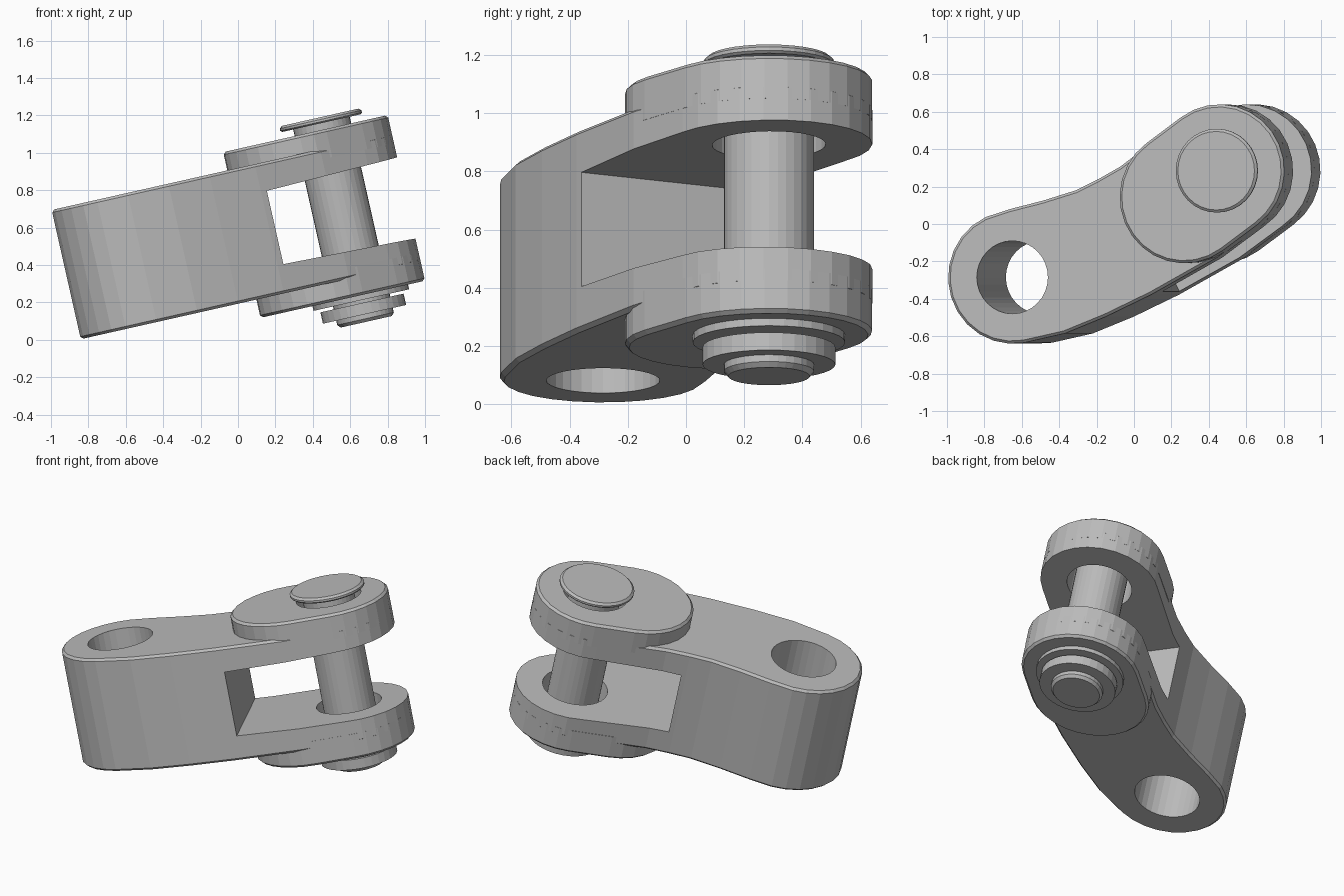
import bpy, bmesh
from math import sin, cos, radians, pi
from mathutils import Matrix

if "Cube" in bpy.data.objects:
    bpy.data.objects.remove(bpy.data.objects["Cube"])

TILT = radians(12.7)      # whole assembly leans about the y axis
LINK = radians(26.3)      # direction from lug hole to pin, in plan
MID = 0.542               # mid plane of the link, along the pin axis
LUG = (-0.465, -0.285)
PIN = (0.69, 0.285)
BOSS = (0.498, 0.145)
R_END, R_HOLE, R_PIN = 0.355, 0.195, 0.155

steel = bpy.data.materials.new("steel_grey")
steel.use_nodes = True
grey = (0.5, 0.5, 0.5, 1)
steel.diffuse_color = grey
steel.node_tree.nodes["Principled BSDF"].inputs["Base Color"].default_value = grey


def finish(name, bm):
    bmesh.ops.recalc_face_normals(bm, faces=bm.faces)
    mesh = bpy.data.meshes.new(name)
    bm.to_mesh(mesh)
    bm.free()
    mesh.materials.append(steel)
    obj = bpy.data.objects.new(name, mesh)
    bpy.context.collection.objects.link(obj)
    obj.rotation_euler = (0, -TILT, 0)
    return obj


def arc(centre, radius, start, end, steps):
    angles = [radians(start + (end - start) * i / steps) for i in range(steps + 1)]
    return [(centre[0] + radius * cos(a), centre[1] + radius * sin(a)) for a in angles]


def prism(name, outline, low, high, chamfer=0, chamfer_at=(), matrix=None):
    """Extrude a plan outline, chamfering the rims at the given heights."""
    bm = bmesh.new()
    base = bm.faces.new([bm.verts.new((x, y, low)) for x, y in outline])
    grown = bmesh.ops.extrude_face_region(bm, geom=[base], use_keep_orig=True)
    for v in grown["geom"]:
        if isinstance(v, bmesh.types.BMVert):
            v.co.z = high
    bmesh.ops.recalc_face_normals(bm, faces=bm.faces)
    rims = [e for e in bm.edges
            if any(all(abs(v.co.z - h) < 1e-4 for v in e.verts) for h in chamfer_at)]
    if rims:
        bmesh.ops.bevel(bm, geom=rims, offset=chamfer, segments=1, affect="EDGES")
    if matrix:
        bm.transform(matrix)
    return finish(name, bm)


def lathe(name, profile, steps=32):
    """Turn a (radius, height) profile around the pin axis."""
    bm = bmesh.new()
    rings = [[bm.verts.new((x, y, h)) for x, y in arc(PIN, r, 0, 360, steps)[:-1]]
             for r, h in profile]
    for a, b in zip(rings, rings[1:]):
        for i in range(steps):
            j = (i + 1) % steps
            bm.faces.new((a[i], a[j], b[j], b[i]))
    bm.faces.new(rings[0])
    bm.faces.new(rings[-1])
    return finish(name, bm)


def cut(obj, cutters):
    for c in cutters:
        mod = obj.modifiers.new("cut", "BOOLEAN")
        mod.operation, mod.solver, mod.object = "DIFFERENCE", "EXACT", c
    bpy.context.view_layer.update()
    graph = bpy.context.evaluated_depsgraph_get()
    mesh = bpy.data.meshes.new_from_object(obj.evaluated_get(graph))
    obj.modifiers.clear()
    obj.data = mesh


# Cutters: both holes and the tapered fork slot
pin_hole = prism("pin_hole_cutter", arc(PIN, R_HOLE, 0, 360, 32)[:-1], -1, 2)
lug_hole = prism("lug_hole_cutter", arc(LUG, R_HOLE, 0, 360, 32)[:-1], -1, 2)
wedge = [(0.1325, -0.201), (1.4325, -0.232), (1.4325, 0.232), (0.1325, 0.201)]
stand = Matrix.Rotation(LINK, 4, "Z") @ Matrix.Rotation(pi / 2, 4, "X")
slot = prism("slot_cutter", wedge, -1, 1,
             matrix=Matrix.Translation((0, 0, MID)) @ stand)

# Curved link body with a forked end
lower_side = [(-0.18, -0.585), (0.045, -0.495), (0.294, -0.377), (0.652, -0.18)]
upper_side = [(0.204, 0.366), (0.124, 0.307), (0, 0.238),
              (-0.12, 0.18), (-0.3, 0.125), (-0.48, 0.08)]
outline = (arc(LUG, R_END, 115, 280, 12) + lower_side
           + arc(PIN, R_END, -57, 132, 14) + upper_side)
bottom, top = MID - 0.354, MID + 0.354
body = prism("link_body", outline, bottom, top, 0.014, (bottom, top))
cut(body, [slot, pin_hole, lug_hole])

# Raised bosses on both fork arms
boss_outline = arc(BOSS, R_END, 126, 306, 14) + arc(PIN, R_END, -54, 126, 14)
for name, side in (("upper_boss", 1), ("lower_boss", -1)):
    inner, outer = MID + side * 0.3, MID + side * 0.454
    boss = prism(name, boss_outline, inner, outer, 0.014, (outer,))
    cut(boss, [pin_hole])

for c in (pin_hole, lug_hole, slot):
    bpy.data.objects.remove(c)

# Headed pin, washer and retaining collar
lathe("clevis_pin", [(R_PIN - 0.015, -0.057), (R_PIN, -0.04), (R_PIN, 1.032),
                     (0.215, 1.032), (0.224, 1.04), (0.224, 1.052), (0.21, 1.064)])
lathe("washer", [(0.262, 0.062), (0.262, 0.092)])
lathe("retaining_collar", [(0.228, -0.016), (0.228, 0.046)])
